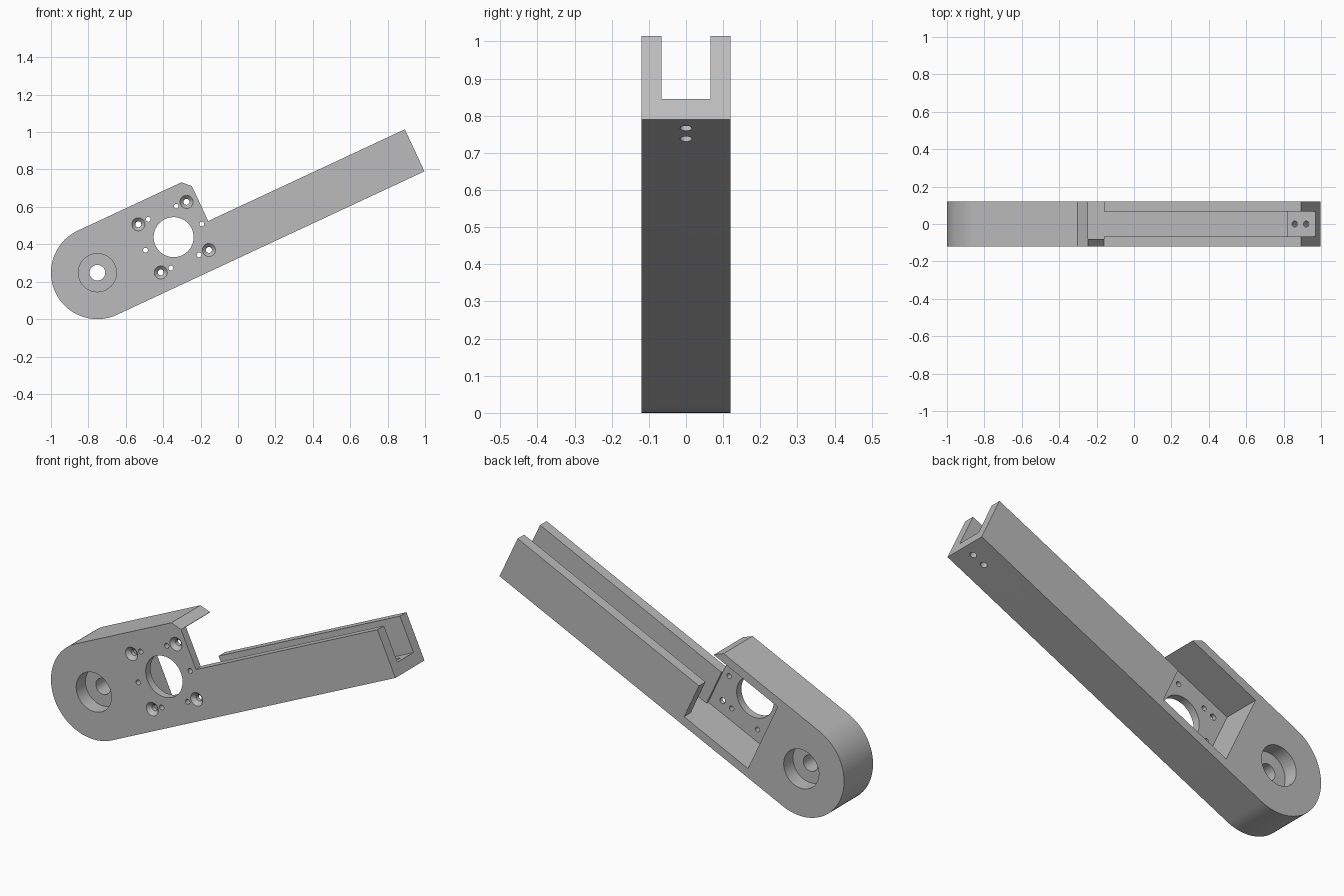
import bpy, bmesh, math
from mathutils import Matrix, Vector

if "Cube" in bpy.data.objects:
    bpy.data.objects.remove(bpy.data.objects["Cube"], do_unlink=True)

R = 0.248           # rounded end radius, half the body height
HALF = 0.12         # half depth of the arm
LENGTH = 1.814      # pivot to arm tip
SHOULDER = 0.654    # where the motor housing meets the arm
MOTOR = 0.45        # motor axis along the arm
PLATE = -0.08       # inner face of the motor plate

grey = bpy.data.materials.new("light_grey")
grey.use_nodes = True
colour = (0.5, 0.5, 0.5, 1)
grey.diffuse_color = colour
grey.node_tree.nodes["Principled BSDF"].inputs["Base Color"].default_value = colour


def make_object(name, bm):
    bmesh.ops.recalc_face_normals(bm, faces=bm.faces)
    mesh = bpy.data.meshes.new(name)
    bm.to_mesh(mesh)
    bm.free()
    obj = bpy.data.objects.new(name, mesh)
    bpy.context.collection.objects.link(obj)
    mesh.materials.append(grey)
    return obj


def prism(name, profile, y0, y1):
    """Extrude a side profile along the depth axis."""
    bm = bmesh.new()
    face = bm.faces.new([bm.verts.new((u, y0, v)) for u, v in profile])
    grown = bmesh.ops.extrude_face_region(bm, geom=[face])["geom"]
    verts = [g for g in grown if isinstance(g, bmesh.types.BMVert)]
    bmesh.ops.translate(bm, verts=verts, vec=(0, y1 - y0, 0))
    return make_object(name, bm)


def drill(name, centre, r0, r1, start, end, axis="Y", segments=32):
    """Round cutter along an axis, radius r0 at start and r1 at end."""
    bm = bmesh.new()
    bmesh.ops.create_cone(bm, cap_ends=True, segments=segments, radius1=r0,
                          radius2=r1, depth=end - start)
    bmesh.ops.translate(bm, verts=bm.verts, vec=(0, 0, (start + end) / 2))
    if axis == "Y":
        bmesh.ops.rotate(bm, verts=bm.verts, matrix=Matrix.Rotation(-math.pi / 2, 3, "X"))
    bmesh.ops.translate(bm, verts=bm.verts, vec=Vector((centre[0], 0, centre[1])))
    return make_object(name, bm)


def cut(cutter):
    cutter.hide_render = True
    mod = arm.modifiers.new("cut", "BOOLEAN")
    mod.operation = "DIFFERENCE"
    mod.solver = "EXACT"
    mod.object = cutter
    bpy.ops.object.modifier_apply(modifier=mod.name)
    bpy.data.objects.remove(cutter, do_unlink=True)


# Body: rounded pivot end, chamfered housing and straight arm
steps = 48
profile = [(R * math.cos(a), R * math.sin(a)) for a in
           (math.pi * (0.5 + i / steps) for i in range(steps + 1))]
profile += [(LENGTH, -R), (LENGTH, 0), (SHOULDER, 0), (SHOULDER, 0.206), (0.612, R)]
arm = prism("lever_arm", profile, -HALF, HALF)
bpy.ops.object.select_all(action="DESELECT")
arm.select_set(True)
bpy.context.view_layer.objects.active = arm

# Motor pocket, open at the back
P = 0.204
cut(prism("motor_pocket", [(MOTOR - P, -P), (SHOULDER, -P), (SHOULDER, 0),
                           (0.7, 0.05), (0.7, P), (MOTOR - P, P)], PLATE, 0.2))

# Arm channel with a raised lip at the tip
cut(prism("arm_channel", [(0.6, -P), (1.648, -P), (1.648, -0.187),
                          (1.9, -0.187), (1.9, 0.1), (0.6, 0.1)], -0.066, 0.066))

# Pivot bore, counterbored from both sides
cut(drill("pivot_bore", (0, 0), 0.042, 0.042, -0.2, 0.2))
cut(drill("front_counterbore", (0, 0), 0.102, 0.102, -0.2, -0.043, segments=48))
cut(drill("back_counterbore", (0, 0), 0.102, 0.102, 0.043, 0.2, segments=48))

# Motor shaft opening
cut(drill("shaft_opening", (MOTOR, 0), 0.107, 0.107, -0.2, 0, segments=48))

# Countersunk corner screws
for su in (-1, 1):
    for sv in (-1, 1):
        spot = (MOTOR + su * 0.142, sv * 0.142)
        cut(drill("screw_hole", spot, 0.016, 0.016, -0.2, 0, segments=20))
        cut(drill("countersink", spot, 0.037, 0.014, -0.122, -0.099, segments=24))

# Ring of small holes round the shaft
for i in range(6):
    a = i * math.pi / 3
    spot = (MOTOR + 0.166 * math.cos(a), 0.166 * math.sin(a))
    cut(drill("ring_hole", spot, 0.013, 0.013, -0.2, 0, segments=16))

# Two holes through the floor at the tip
for u in (1.69, 1.758):
    cut(drill("tip_hole", (u, 0), 0.016, 0.016, -0.3, -0.1, axis="Z", segments=20))

# Tilt the arm up and stand it on the ground
arm.data.transform(Matrix.Translation((-0.752, 0, R)) @
                   Matrix.Rotation(math.radians(-25), 4, "Y"))
bpy.ops.object.shade_smooth_by_angle(angle=math.radians(30))
